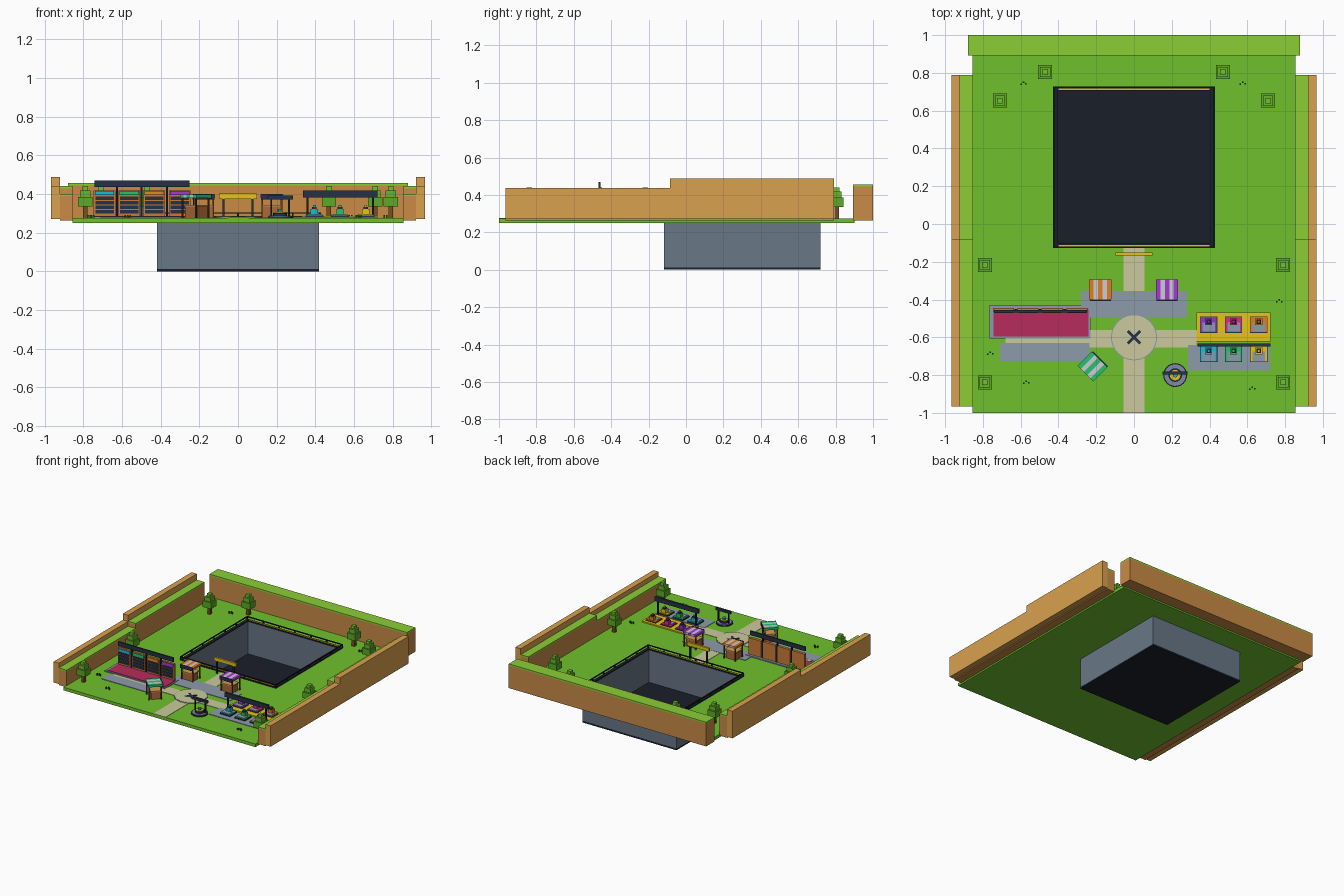
import bpy, bmesh
from math import radians, pi, cos, sin
from mathutils import Matrix, Vector

if "Cube" in bpy.data.objects:
    bpy.data.objects.remove(bpy.data.objects["Cube"])

mats = {}
def mat(h):
    if h not in mats:
        m = bpy.data.materials.new("colour_" + h)
        lin = [(int(h[i:i+2], 16) / 255) ** 2.2 for i in (0, 2, 4)]
        m.diffuse_color = (*lin, 1)
        m.use_nodes = True
        m.node_tree.nodes["Principled BSDF"].inputs["Base Color"].default_value = m.diffuse_color
        mats[h] = m
    return mats[h]

GRASS, LIME, CLAY, OUTER = "6FC030", "8ACD38", "C88A48", "D9A050"
STEEL, DARK, SAND, SLAB = "687684", "20242E", "CBC99C", "8C9AAA"
YELLOW, WOOD, NAVY = "E6C21E", "A9683A", "2A3446"

def finish(name, bm, colour, xf=None):
    me = bpy.data.meshes.new(name)
    if xf is not None:
        bm.transform(xf)
    bm.to_mesh(me)
    bm.free()
    me.materials.append(mat(colour))
    ob = bpy.data.objects.new(name, me)
    bpy.context.collection.objects.link(ob)
    return ob

def add_box(bm, x0, x1, y0, y1, z0, z1):
    m = Matrix.Translation(((x0+x1)/2, (y0+y1)/2, (z0+z1)/2)) @ Matrix.Diagonal((x1-x0, y1-y0, z1-z0, 1))
    bmesh.ops.create_cube(bm, size=1, matrix=m)

def boxes(name, colour, dims, xf=None):
    bm = bmesh.new()
    for d in dims:
        add_box(bm, *d)
    return finish(name, bm, colour, xf)

def box(name, colour, *d, xf=None):
    return boxes(name, colour, [d], xf)

def frame(name, colour, o, i, z0, z1):
    # rectangular ring between outer and inner (x0, x1, y0, y1)
    bm = bmesh.new()
    ring = lambda r, z: [bm.verts.new((x, y, z)) for x, y in
                         ((r[0], r[2]), (r[1], r[2]), (r[1], r[3]), (r[0], r[3]))]
    a, b, c, d = ring(o, z0), ring(o, z1), ring(i, z1), ring(i, z0)
    for p, q in ((a, b), (b, c), (c, d), (d, a)):
        for k in range(4):
            n = (k + 1) % 4
            bm.faces.new((p[k], p[n], q[n], q[k]))
    bmesh.ops.recalc_face_normals(bm, faces=bm.faces)
    return finish(name, bm, colour)

def cyl(name, colour, x, y, z0, z1, r, n=24):
    bm = bmesh.new()
    bmesh.ops.create_cone(bm, cap_ends=True, segments=n, radius1=r, radius2=r, depth=z1-z0,
                          matrix=Matrix.Translation((x, y, (z0+z1)/2)))
    return finish(name, bm, colour)

G = 0.275  # grass level

# Ground and mine pit
frame("ground", GRASS, (-.855, .855, -1, .9), (-.418, .418, -.118, .718), .25, G)
frame("pit_walls", STEEL, (-.418, .418, -.118, .718), (-.405, .405, -.105, .705), .012, G)
box("pit_floor", DARK, -.418, .418, -.118, .718, 0, .014)
frame("pit_rim", DARK, (-.428, .428, -.128, .728), (-.403, .403, -.103, .703), G - .003, .283)
for y in (-.114, .714):
    box("rim_stripe", YELLOW, -.40, .40, y - .004, y + .004, .28, .286)
posts = []
for k in range(7):
    t = -.424 + k * .848 / 6
    for s in (-.424, .424):
        posts += [(t-.004, t+.004, .3+s-.003, .3+s+.003, G, .302), (s-.003, s+.003, .3+t-.004, .3+t+.004, G, .302)]
boxes("pit_fence_posts", DARK, posts)
frame("pit_fence_rail", DARK, (-.428, .428, -.128, .728), (-.42, .42, -.12, .72), .298, .305)

# Perimeter walls
box("back_wall", CLAY, -.88, .88, .893, 1, .262, .444)
box("back_wall_grass", LIME, -.88, .88, .893, 1, .444, .457)
for s, side in ((-1, "left"), (1, "right")):
    for part, y0, y1, ho, hi in (("front", -.965, -.085, .438, .40), ("rear", -.085, .79, .488, .44)):
        x = sorted((s * .92, s * .967))
        box(f"{side}_{part}_outer_wall", OUTER, *x, y0, y1, .27, ho)
        x = sorted((s * .852, s * .92))
        box(f"{side}_{part}_ledge", CLAY, *x, y0, y1, .262, hi - .012)
        box(f"{side}_{part}_ledge_grass", LIME, *x, y0, y1, hi - .012, hi)

# Paths, plaza and paving
box("main_path", SAND, -.055, .055, -1, -.128, G, .2775)
box("cross_path", SAND, -.24, .33, -.655, -.56, G, .278)
box("board_path", SAND, -.68, -.24, -.63, -.6, G, .2785)
box("stall_paving", SLAB, -.28, .28, -.495, -.355, G, .279)
box("board_paving", SLAB, -.71, -.235, -.725, -.63, G, .2795)
box("training_paving", SLAB, .285, .72, -.775, -.64, G, .2795)
cyl("plaza_edge", SLAB, 0, -.6, G, .281, .122, 32)
cyl("plaza", SAND, 0, -.6, G, .2825, .117, 32)
for a in (45, -45):
    box("plaza_marker", NAVY, -.047, .047, -.008, .008, .28, .2845 + a * .00001,
        xf=Matrix.Translation((0, -.6, 0)) @ Matrix.Rotation(radians(a), 4, 'Z'))

# Trees
for sx in (-1, 1):
    for x, y in ((.47, .805), (.71, .653), (.79, -.217), (.79, -.838)):
        x *= sx
        sq = lambda h, a, b: (x-h, x+h, y-h, y+h, a, b)
        box("tree_trunk", "7A4E28", *sq(.012, G, .34))
        box("tree_lower_leaves", "5CA82A", *sq(.037, .335, .385))
        box("tree_middle_leaves", "66B430", *sq(.027, .385, .417))
        box("tree_top_leaves", "70BE36", *sq(.015, .417, .44))

# Grass tufts
for x, y in ((-.585, .745), (.575, .745), (-.76, -.685), (-.57, -.838), (.625, -.87), (.77, -.408)):
    boxes("grass_tuft", "2F6A20", [(x+d-.004, x+d+.004, y+e-.004, y+e+.004, G, .29)
                                   for d, e in ((-.013, -.004), (0, .006), (.013, -.003))])

# Score board stage
box("stage_base", SLAB, -.765, -.23, -.605, -.43, G, .283)
box("stage_carpet", "B5305C", -.745, -.24, -.595, -.45, G, .287)
for x, c in ((-.69, "25B8D0"), (-.562, "2FBF6A"), (-.433, "E08A28"), (-.302, "A43CD0")):
    box("score_board", "C87A3A", x-.056, x+.056, -.462, -.444, .287, .418)
    box("score_board_header", c, x-.05, x+.05, -.47, -.46, .394, .416)
    boxes("score_board_rows", NAVY, [(x-.048, x+.048, -.467, -.46, z, z+.017) for z in (.30, .323, .346, .369)])
box("stage_sign", NAVY, -.742, -.25, -.468, -.456, .436, .469)
boxes("stage_sign_posts", DARK, [(x-.005, x+.005, -.459, -.449, .28, .44) for x in (-.626, -.498, -.368)])

# Market stalls
def stall(x, y, turn, c):
    xf = Matrix.Translation((x, y, 0)) @ Matrix.Rotation(radians(turn), 4, 'Z')
    box("stall_counter", WOOD, -.045, .045, -.042, .03, G, .335, xf=xf)
    box("stall_counter_top", "D09A58", -.052, .052, -.048, .034, .335, .343, xf=xf)
    boxes("stall_posts", "6B4426", [(a-.004, a+.004, b-.004, b+.004, G, .382)
                                    for a in (-.05, .05) for b in (-.045, .045)], xf)
    w = .118 / 5
    for k in range(5):
        box("stall_canopy_stripe", c if k % 2 == 0 else "C9CCD2",
            -.059 + k*w, -.059 + (k+1)*w, -.053, .053, .38, .397, xf=xf)
    box("stall_sign", NAVY, -.056, .056, -.06, -.053, .372, .4, xf=xf)

stall(-.178, -.347, 0, "E07C26")
stall(.175, -.347, 0, "A43CD0")
stall(-.22, -.755, 135, "2FBF6A")

# Mine entrance sign
box("entrance_sign", YELLOW, -.098, .098, -.168, -.152, .375, .402)
boxes("entrance_sign_posts", NAVY, [(x-.006, x+.006, -.166, -.154, G, .378) for x in (-.075, .075)])

# Round shrine with crossbar
wx, wy = .218, -.8
cyl("shrine_step", NAVY, wx, wy, G, .283, .063)
cyl("shrine_base", "8088A8", wx, wy, G, .288, .057)
cyl("shrine_basin_rim", NAVY, wx, wy, .288, .302, .036, 16)
cyl("shrine_basin", YELLOW, wx, wy, .288, .306, .028, 16)
cyl("shrine_orb_stand", "25B8D0", wx, wy, .304, .322, .013, 8)
boxes("shrine_posts", DARK, [(wx+s-.005, wx+s+.005, wy+.005, wy+.015, .28, .375) for s in (-.046, .046)])
box("shrine_crossbar", NAVY, wx-.066, wx+.066, wy+.002, wy+.018, .37, .391)

# Training yard
box("training_deck", YELLOW, .33, .722, -.622, -.468, G, .285)
box("training_sign", NAVY, .335, .722, -.648, -.632, .382, .417)
boxes("training_sign_posts", DARK, [(x-.005, x+.005, -.645, -.635, G, .384) for x in (.36, .697)])
rows = ((-.533, ("8E3CC8", "D8308A", "E07C26")), (-.687, ("25B8D0", "2FBF6A", YELLOW)))
for y, cols in rows:
    for x, c in zip((.395, .527, .66), cols):
        box("pad_border", NAVY, x-.046, x+.046, y-.043, y+.043, G, .289)
        box("pad", c, x-.043, x+.043, y-.04, y+.04, G, .294)
        box("pad_mat", SLAB, x-.033, x+.033, y-.037, y+.012, G, .297)
        box("training_block", c, x-.019, x+.019, y-.003, y+.033, .294, .322)
        box("training_block_core", NAVY, x-.012, x+.012, y+.003, y+.027, .322, .333)
        box("training_block_cap", c, x-.007, x+.007, y+.008, y+.022, .333, .342)
